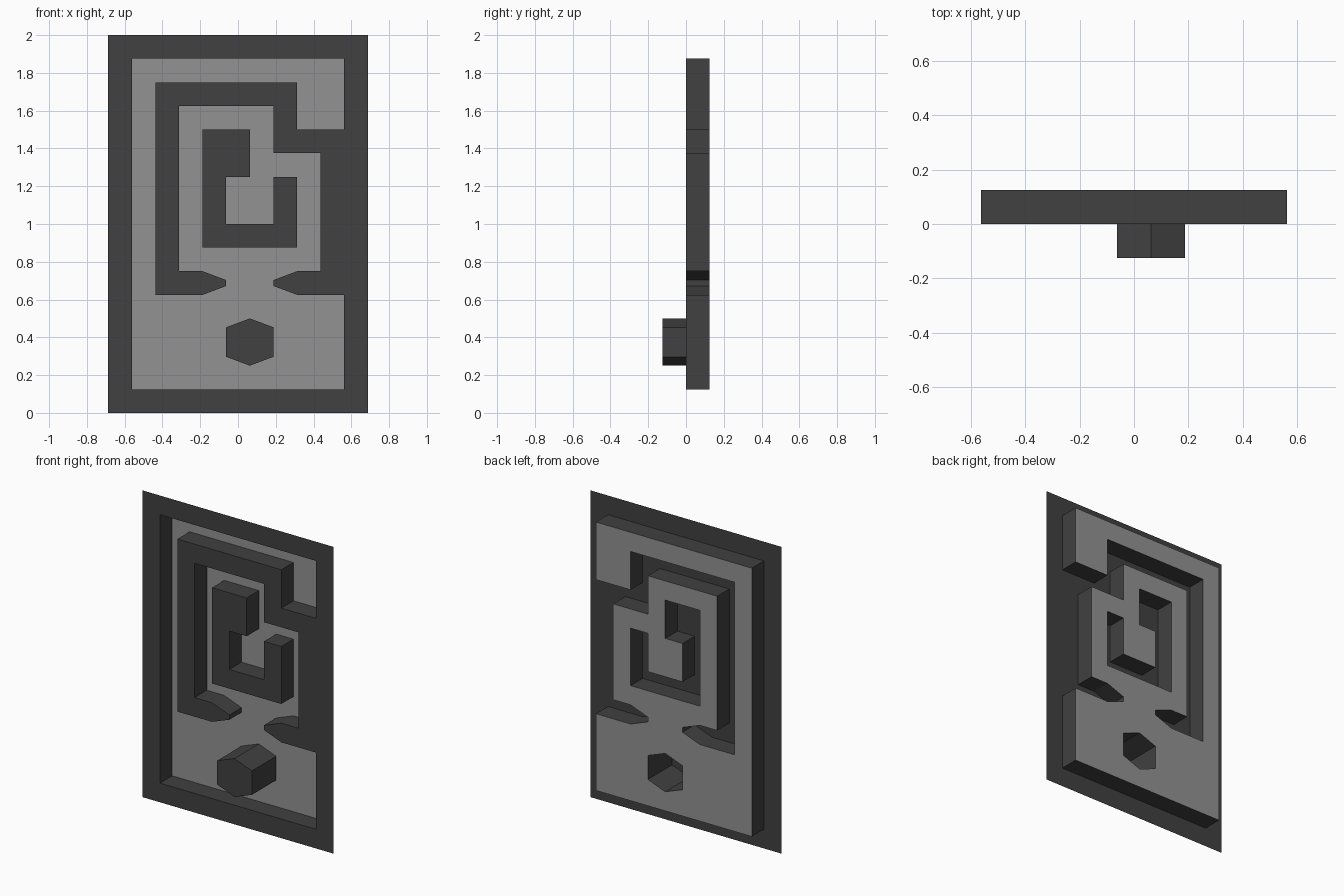
import bpy, bmesh

if "Cube" in bpy.data.objects:
    bpy.data.objects.remove(bpy.data.objects["Cube"])

U = 1 / 16            # the design sits on a grid of sixteenths
FLOOR_Y = 2 * U       # recessed floor depth


def material(name, value):
    m = bpy.data.materials.new(name)
    m.diffuse_color = (value, value, value, 1)
    m.use_nodes = True
    m.node_tree.nodes["Principled BSDF"].inputs["Base Color"].default_value = m.diffuse_color
    return m


dark = material("dark grey", 0.052)
light = material("light grey", 0.29)


def ring(bm, outline, y):
    """Closed loop of edges in the plane at depth y."""
    vs = [bm.verts.new((x * U, y, z * U)) for x, z in outline]
    es = [bm.edges.new((vs[i], vs[(i + 1) % len(vs)])) for i in range(len(vs))]
    return vs, es


def build(name, mat, y, outlines, wall=None):
    """Flat front-facing sheet bounded by outlines, plus walls back to the floor."""
    bm = bmesh.new()
    edges, rings = [], []
    for o in outlines:
        vs, es = ring(bm, o, y)
        rings.append(vs)
        edges += es
    bmesh.ops.triangle_fill(bm, edges=edges, use_beauty=True, normal=(0, -1, 0))
    bm.normal_update()
    bmesh.ops.reverse_faces(bm, faces=[f for f in bm.faces if f.normal.y > 0])
    if wall is not None:
        front = rings[wall]
        back, _ = ring(bm, outlines[wall], FLOOR_Y)
        for i in range(len(front)):
            j = (i + 1) % len(front)
            bm.faces.new((front[i], back[i], back[j], front[j]))
    mesh = bpy.data.meshes.new(name)
    bm.to_mesh(mesh)
    bm.free()
    mesh.materials.append(mat)
    obj = bpy.data.objects.new(name, mesh)
    bpy.context.collection.objects.link(obj)
    return obj


# Outlines run anticlockwise seen from the front, as (x, z) in sixteenths
border = [(-11, 0), (11, 0), (11, 32), (-11, 32)]
channel = [(-9, 2), (9, 2), (9, 10), (5, 10), (3, 10.75), (3, 11.25), (5, 12),
           (7, 12), (7, 22), (3, 22), (3, 26), (-5, 26), (-5, 12), (-3, 12),
           (-1, 11.25), (-1, 10.75), (-3, 10), (-7, 10), (-7, 28), (5, 28),
           (5, 24), (9, 24), (9, 30), (-9, 30)]
hook = [(-3, 14), (5, 14), (5, 20), (3, 20), (3, 16), (-1, 16), (-1, 20),
        (1, 20), (1, 24), (-3, 24)]
hexagon = [(1, 4), (3, 4.75), (3, 7.25), (1, 8), (-1, 7.25), (-1, 4.75)]

# Front plate with the channel cut through; its walls face into the channel
build("frame_plate", dark, 0, [border, channel[::-1]], wall=1)
# Raised hook in the middle of the maze
build("inner_hook", dark, 0, [hook], wall=0)
# Hexagonal peg standing proud of the plate, hollow at the back
build("hexagon_peg", dark, -2 * U, [hexagon], wall=0)
# Recessed floor, open behind the hook and the peg
build("channel_floor", light, FLOOR_Y, [channel, hook, hexagon])
